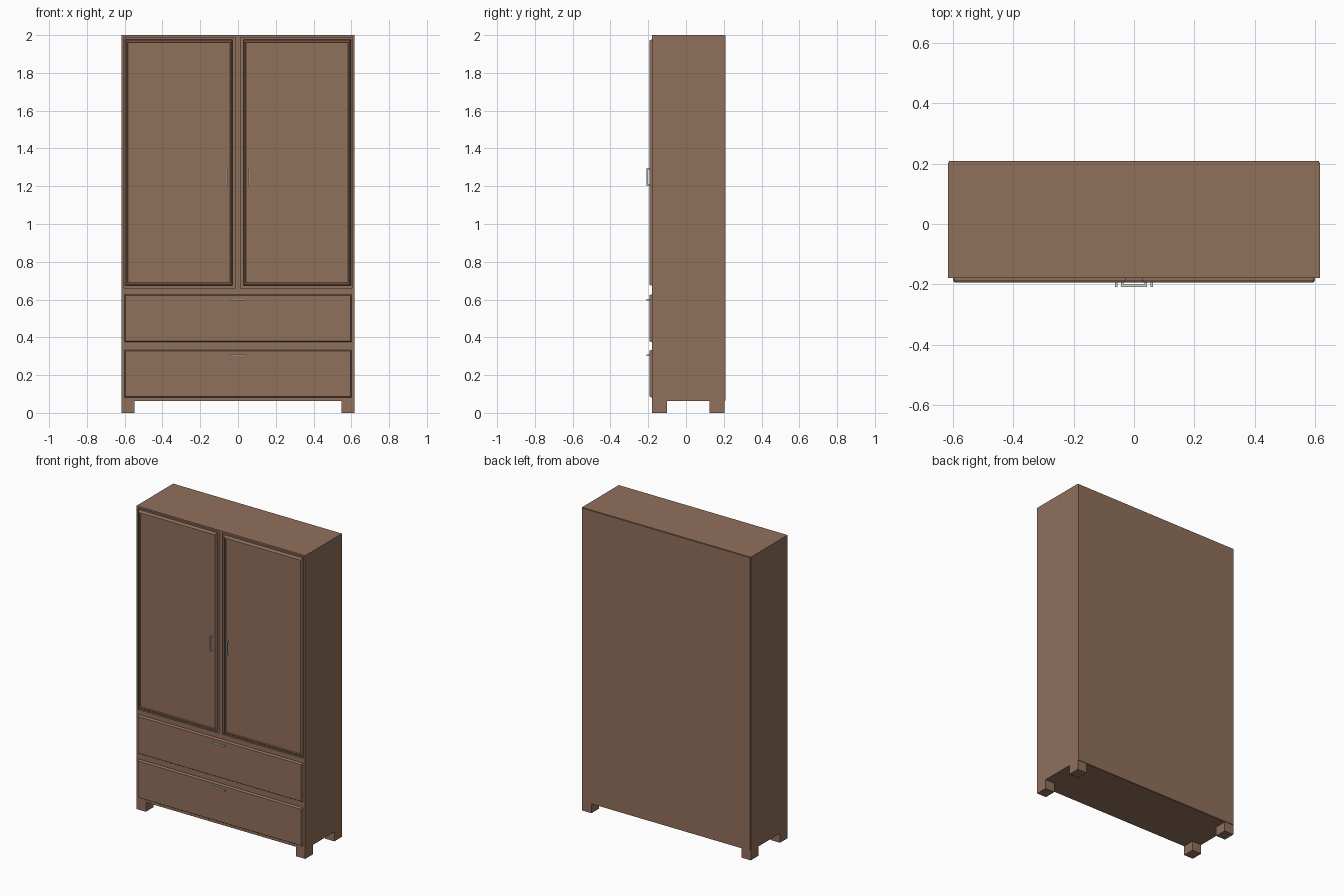
import bpy, bmesh
from mathutils import Vector

if "Cube" in bpy.data.objects:
    bpy.data.objects.remove(bpy.data.objects["Cube"])


def material(name, rgb):
    m = bpy.data.materials.new(name)
    m.diffuse_color = (*rgb, 1)
    m.use_nodes = True
    m.node_tree.nodes["Principled BSDF"].inputs["Base Color"].default_value = m.diffuse_color
    return m


WOOD = material("brown_wood", (0.28, 0.16, 0.105))
METAL = material("pale_metal", (0.66, 0.70, 0.60))


def finish(bm, name, mat):
    bmesh.ops.recalc_face_normals(bm, faces=bm.faces)
    me = bpy.data.meshes.new(name)
    bm.to_mesh(me)
    bm.free()
    me.materials.append(mat)
    ob = bpy.data.objects.new(name, me)
    bpy.context.collection.objects.link(ob)
    return ob


def add_box(bm, lo, hi):
    lo, hi = Vector(lo), Vector(hi)
    verts = bmesh.ops.create_cube(bm, size=1)["verts"]
    for v in verts:
        v.co = Vector([(lo[i] + hi[i]) / 2 + v.co[i] * (hi[i] - lo[i]) for i in range(3)])
    return verts


def front_faces(bm):
    bm.normal_update()
    y = min(v.co.y for v in bm.verts)
    return [f for f in bm.faces if f.normal.y < -0.99 and f.calc_center_median().y < y + 1e-4]


W = 0.616
FRONT, BACK = -0.179, 0.208
BASE, TOP = 0.062, 2.0
RECESS = 0.008
OPEN_X, OPEN_Z0, OPEN_Z1 = (0.012, 0.604), 0.660, 1.988

# carcass: core box with a thin raised face frame around the door openings
bm = bmesh.new()
add_box(bm, (-W, FRONT + RECESS, BASE), (W, BACK - 0.004, TOP))
finish(bm, "carcass", WOOD)
bm = bmesh.new()
y0, y1 = FRONT, FRONT + RECESS
add_box(bm, (-W, y0, BASE), (W, y1, OPEN_Z0))
add_box(bm, (-W, y0, OPEN_Z1), (W, y1, TOP))
for a, b in ((-W, -OPEN_X[1]), (-OPEN_X[0], OPEN_X[0]), (OPEN_X[1], W)):
    add_box(bm, (a, y0, OPEN_Z0), (b, y1, OPEN_Z1))
finish(bm, "face_frame", WOOD)

# back panel
bm = bmesh.new()
add_box(bm, (-W + 0.003, BACK - 0.004, BASE + 0.003), (W - 0.003, BACK, TOP - 0.003))
finish(bm, "back_panel", WOOD)


def raised_panel(name, x0, x1, z0, z1, base_y, framed):
    """Panel with a chamfered rim, optionally with a sunken centre."""
    bm = bmesh.new()
    add_box(bm, (x0, -0.185, z0), (x1, base_y, z1))
    f = front_faces(bm)
    bmesh.ops.inset_region(bm, faces=f, thickness=0.008)
    for v in f[0].verts:
        v.co.y = -0.194
    if framed:
        bmesh.ops.inset_region(bm, faces=f, thickness=0.010)
        bmesh.ops.inset_region(bm, faces=f, thickness=0.004)
        for v in f[0].verts:
            v.co.y = -0.188
    return finish(bm, name, WOOD)


# doors and drawer fronts
for s, side in ((-1, "left"), (1, "right")):
    xs = sorted((s * 0.028, s * 0.597))
    raised_panel(side + "_door", *xs, 0.674, 1.976, FRONT + RECESS, True)
for label, z0, z1 in (("lower", 0.082, 0.334), ("upper", 0.374, 0.628)):
    raised_panel(label + "_drawer_front", -0.600, 0.600, z0, z1, FRONT, False)


def handle(name, x, z, length, upright):
    """Slim bar held by two short posts."""
    bm = bmesh.new()
    h, t = length / 2, 0.004

    def part(a, b, ya, yb):
        if upright:
            add_box(bm, (x - t, ya, z + a), (x + t, yb, z + b))
        else:
            add_box(bm, (x + a, ya, z - t), (x + b, yb, z + t))

    part(-h, h, -0.208, -0.201)
    part(-h, -h + 0.008, -0.201, -0.187)
    part(h - 0.008, h, -0.201, -0.187)
    finish(bm, name, METAL)


handle("left_door_handle", -0.059, 1.249, 0.096, True)
handle("right_door_handle", 0.059, 1.249, 0.096, True)
handle("upper_drawer_handle", 0, 0.600, 0.086, False)
handle("lower_drawer_handle", 0, 0.306, 0.086, False)

# square feet at the corners
for s, side in ((-1, "left"), (1, "right")):
    for end, ya, yb in (("front", FRONT, -0.100), ("back", 0.124, BACK - 0.004)):
        xs = sorted((s * 0.547, s * W))
        bm = bmesh.new()
        add_box(bm, (xs[0], ya, 0), (xs[1], yb, BASE))
        finish(bm, f"{end}_{side}_foot", WOOD)
